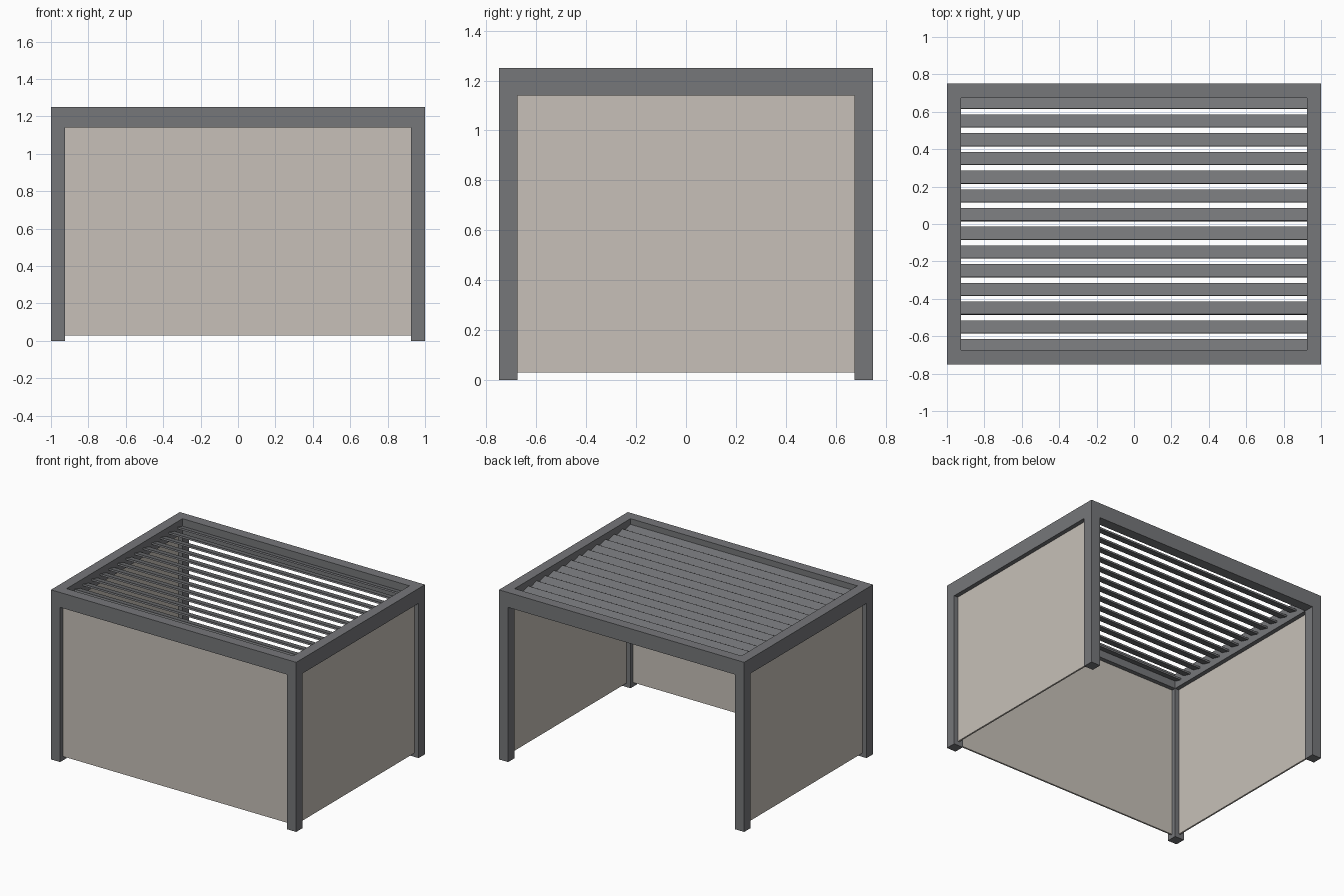
import bpy, bmesh, math

if "Cube" in bpy.data.objects:
    bpy.data.objects.remove(bpy.data.objects["Cube"])

HX, HY, TOP = 1.0, 0.75, 1.25      # half sizes and height
POST, BEAM = 0.075, 0.11           # post width, beam depth
UNDER = TOP - BEAM


def material(name, rgb):
    m = bpy.data.materials.new(name)
    m.diffuse_color = (*rgb, 1.0)
    m.use_nodes = True
    m.node_tree.nodes["Principled BSDF"].inputs["Base Color"].default_value = m.diffuse_color
    return m


metal = material("dark_metal", (0.18, 0.184, 0.194))
fabric = material("screen_fabric", (0.57, 0.53, 0.48))


def finish(name, bm, mat):
    bmesh.ops.recalc_face_normals(bm, faces=bm.faces)
    me = bpy.data.meshes.new(name)
    bm.to_mesh(me)
    bm.free()
    me.materials.append(mat)
    ob = bpy.data.objects.new(name, me)
    bpy.context.collection.objects.link(ob)
    return ob


def box(name, center, size, mat, tilt=0.0):
    bm = bmesh.new()
    bmesh.ops.create_cube(bm, size=1.0)
    bmesh.ops.scale(bm, vec=size, verts=bm.verts)
    ob = finish(name, bm, mat)
    ob.location = center
    ob.rotation_euler.x = tilt
    return ob


# Roof frame: one rectangular ring with mitred corners
bm = bmesh.new()
loops = []
for inset, z in ((0, UNDER), (0, TOP), (POST, TOP), (POST, UNDER)):
    x, y = HX - inset, HY - inset
    loops.append([bm.verts.new((sx * x, sy * y, z))
                  for sx, sy in ((-1, -1), (1, -1), (1, 1), (-1, 1))])
for i in range(4):
    a, b = loops[i], loops[(i + 1) % 4]
    for k in range(4):
        n = (k + 1) % 4
        bm.faces.new((a[k], a[n], b[n], b[k]))
finish("roof_frame", bm, metal)

# Corner posts
for sx, side in ((-1, "left"), (1, "right")):
    for sy, end in ((-1, "front"), (1, "back")):
        box(f"{end}_{side}_post",
            (sx * (HX - POST / 2), sy * (HY - POST / 2), UNDER / 2),
            (POST, POST, UNDER), metal)

# Tilted roof louvres, front edge raised
for i in range(14):
    box(f"louvre_{i + 1}", (0, -0.65 + 0.1 * i, 1.195),
        (2 * (HX - POST), 0.07, 0.012), metal, tilt=-math.radians(15))

# Fabric screens on the front and both sides, back left open
GAP, THICK = 0.03, 0.012
zc, h = (UNDER + GAP) / 2, UNDER - GAP
box("front_screen", (0, -(HY - POST / 2), zc),
    (2 * (HX - POST), THICK, h), fabric)
for sx, side in ((-1, "left"), (1, "right")):
    box(f"{side}_screen", (sx * (HX - POST / 2), 0, zc),
        (THICK, 2 * (HY - POST), h), fabric)
